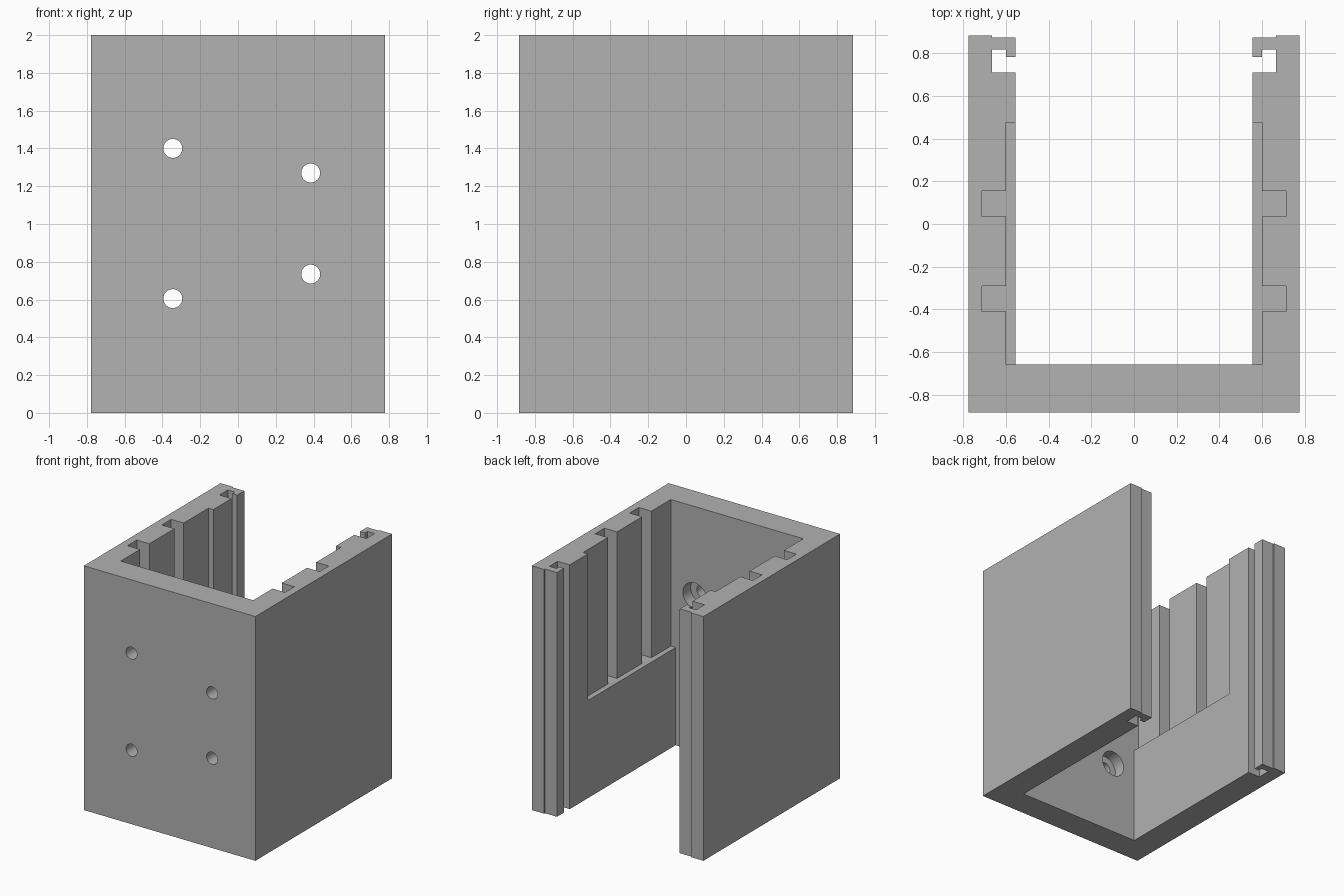
import bpy, bmesh, math
from mathutils import Matrix, Vector

cube = bpy.data.objects.get("Cube")
if cube:
    bpy.data.objects.remove(cube, do_unlink=True)

grey = bpy.data.materials.new("plain_grey")
grey.use_nodes = True
colour = (0.445, 0.445, 0.445, 1)
grey.diffuse_color = colour
grey.node_tree.nodes["Principled BSDF"].inputs["Base Color"].default_value = colour


def finish(name, bm):
    bmesh.ops.recalc_face_normals(bm, faces=bm.faces)
    mesh = bpy.data.meshes.new(name)
    bm.to_mesh(mesh)
    bm.free()
    mesh.materials.append(grey)
    obj = bpy.data.objects.new(name, mesh)
    bpy.context.collection.objects.link(obj)
    return obj


def prism(name, plan, z0, z1):
    bm = bmesh.new()
    face = bm.faces.new([bm.verts.new((x, y, z0)) for x, y in plan])
    top = bmesh.ops.extrude_face_region(bm, geom=[face])["geom"]
    bmesh.ops.translate(bm, vec=(0, 0, z1 - z0),
                        verts=[v for v in top if isinstance(v, bmesh.types.BMVert)])
    return finish(name, bm)


def bore(name, x, z, radius, y0, y1):
    bm = bmesh.new()
    place = Matrix.Translation(Vector((x, (y0 + y1) / 2, z))) @ Matrix.Rotation(math.pi / 2, 4, 'X')
    bmesh.ops.create_cone(bm, cap_ends=True, segments=48, radius1=radius,
                          radius2=radius, depth=y1 - y0, matrix=place)
    return finish(name, bm)


def cut(body, cutter):
    cutter.hide_render = True
    mod = body.modifiers.new("cut", 'BOOLEAN')
    mod.operation = 'DIFFERENCE'
    mod.solver = 'EXACT'
    mod.object = cutter
    bpy.context.view_layer.objects.active = body
    bpy.ops.object.modifier_apply(modifier=mod.name)
    bpy.data.objects.remove(cutter, do_unlink=True)


# U-shaped housing with a hooked channel at each open end
OUT, IN, FLOOR = 0.777, 0.556, -0.66
half = [(OUT, -0.885), (OUT, 0.885), (0.665, 0.885), (0.665, 0.875), (IN, 0.875),
        (IN, 0.784), (0.6, 0.784), (0.6, 0.818), (0.665, 0.818), (0.665, 0.71),
        (IN, 0.71), (IN, FLOOR)]
mirrored = [(-x, y) for x, y in reversed(half)]
housing = prism("housing", half + mirrored, 0, 2)

# Shallow side pockets with two deeper vertical slots
pocket = [(0.5, FLOOR), (0.6, FLOOR)]
for low, high in ((-0.41, -0.29), (0.035, 0.155)):
    pocket += [(0.6, low), (0.714, low), (0.714, high), (0.6, high)]
pocket += [(0.6, 0.475), (0.5, 0.475)]
for side in (1, -1):
    cut(housing, prism("pocket_cutter", [(side * x, y) for x, y in pocket], 0.8, 2.2))

# Counterbored mounting holes through the front wall
for x, z in ((-0.345, 1.4), (-0.345, 0.605), (0.385, 1.27), (0.385, 0.735)):
    cut(housing, bore("hole_cutter", x, z, 0.05, -1, -0.5))
    cut(housing, bore("counterbore_cutter", x, z, 0.105, FLOOR - 0.1, -0.5))

bpy.ops.object.select_all(action='DESELECT')
housing.select_set(True)
bpy.context.view_layer.objects.active = housing
bpy.ops.object.shade_smooth_by_angle(angle=math.radians(30))
